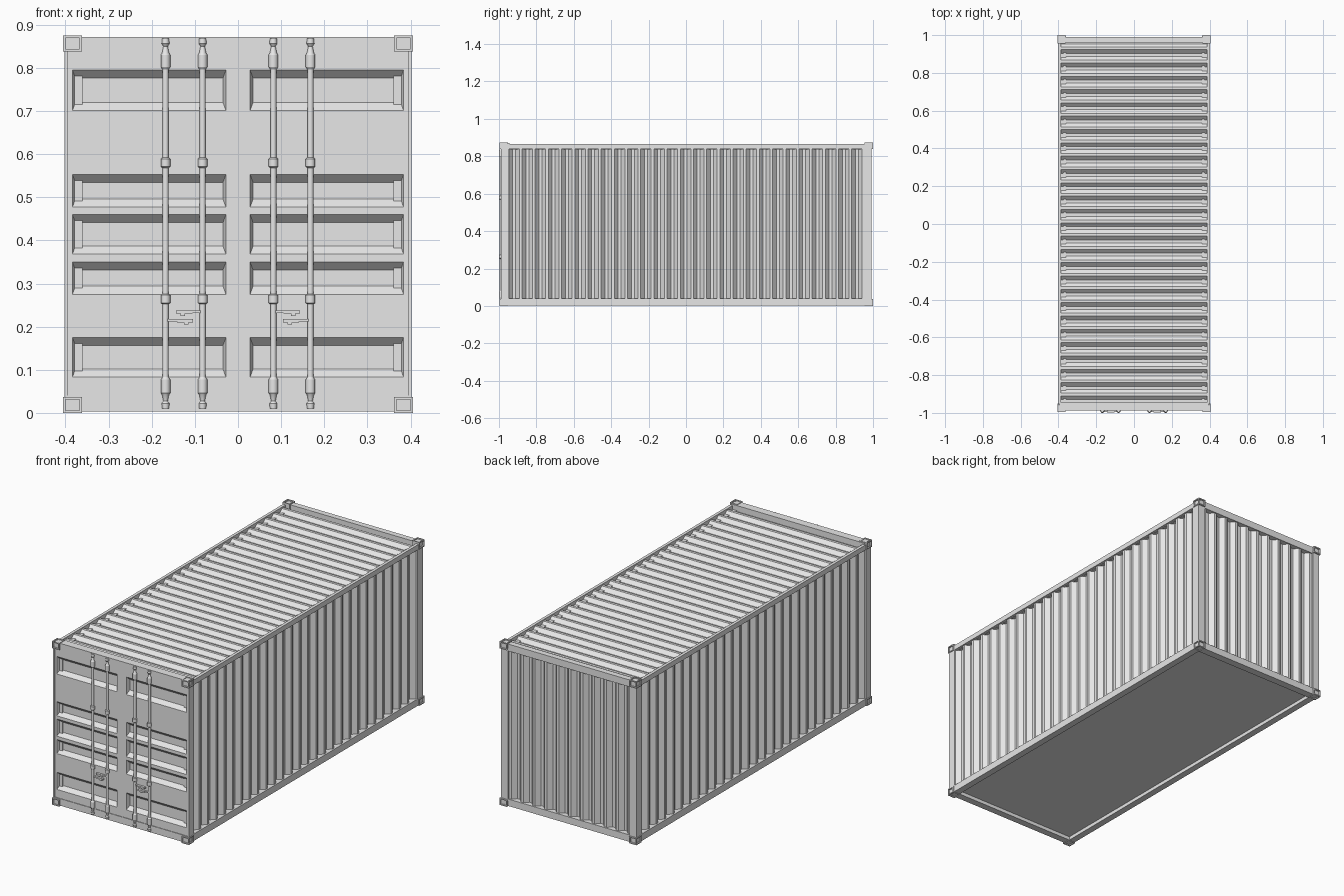
import bpy, bmesh, math
from mathutils import Vector

if "Cube" in bpy.data.objects:
    bpy.data.objects.remove(bpy.data.objects["Cube"])

GREY = (0.8, 0.8, 0.8, 1)
paint = bpy.data.materials.new("grey paint")
paint.use_nodes = True
paint.diffuse_color = GREY
paint.node_tree.nodes["Principled BSDF"].inputs["Base Color"].default_value = GREY


def finish(bm, name, fix_normals=True):
    if fix_normals:
        bmesh.ops.recalc_face_normals(bm, faces=bm.faces)
    mesh = bpy.data.meshes.new(name)
    bm.to_mesh(mesh)
    bm.free()
    mesh.materials.append(paint)
    obj = bpy.data.objects.new(name, mesh)
    bpy.context.collection.objects.link(obj)
    return obj


def add_box(bm, lo, hi):
    lo, hi = Vector(lo), Vector(hi)
    verts = bmesh.ops.create_cube(bm, size=1)["verts"]
    for v in verts:
        v.co = (lo + hi) / 2 + v.co * (hi - lo)


def box(name, lo, hi):
    bm = bmesh.new()
    add_box(bm, lo, hi)
    return finish(bm, name)


PITCH, SLOPE, FLAT = 0.0705, 0.02, 0.016


def corrugated(name, start, count, ends, lands, depth, back, place, span):
    """Grooved solid: place(along, height, across) maps to model space."""
    line = [(ends[0], lands)]
    for i in range(count):
        a = start + i * PITCH
        for offset, h in ((0, lands), (SLOPE, lands - depth),
                          (SLOPE + FLAT, lands - depth), (2 * SLOPE + FLAT, lands)):
            line.append((min(max(a + offset, ends[0]), ends[1]), h))
    line += [(ends[1], lands), (ends[1], back), (ends[0], back)]
    bm = bmesh.new()
    rows = [[bm.verts.new(place(a, h, s)) for a, h in line] for s in span]
    n = len(line)
    for i in range(n):
        j = (i + 1) % n
        bm.faces.new((rows[0][i], rows[0][j], rows[1][j], rows[1][i]))
    bm.faces.new(rows[0])
    bm.faces.new(rows[1])
    bmesh.ops.remove_doubles(bm, verts=bm.verts, dist=1e-5)
    return finish(bm, name)


# Corrugated walls and roof
for side, label in ((1, "left"), (-1, "right")):
    corrugated(label + "_wall", -0.947, 27, (-0.97, 0.97), 0.394, 0.022, 0.36,
               lambda a, h, s, k=side: (k * h, a, s), (0.035, 0.845))
corrugated("back_wall", -0.345, 10, (-0.37, 0.37), 0.984, 0.022, 0.95,
           lambda a, h, s: (a, h, s), (0.035, 0.845))
corrugated("roof", -0.966, 28, (-0.965, 0.985), 0.858, 0.018, 0.836,
           lambda a, h, s: (s, a, h), (-0.387, 0.387))

# Floor and frame
box("floor", (-0.38, -0.96, 0.022), (0.38, 0.96, 0.038))
for side, label in ((1, "left"), (-1, "right")):
    def side_box(name, x0, x1, y0, y1, z0, z1):
        xs = sorted((side * x0, side * x1))
        box(label + name, (xs[0], y0, z0), (xs[1], y1, z1))
    side_box("_bottom_rail", 0.366, 0.402, -0.96, 0.96, 0.003, 0.04)
    side_box("_top_rail", 0.386, 0.402, -0.96, 0.96, 0.838, 0.865)
    side_box("_front_post", 0.395, 0.402, -0.99, -0.947, 0.03, 0.845)
    side_box("_back_post", 0.36, 0.402, 0.945, 0.992, 0.03, 0.845)
box("front_header", (-0.395, -0.988, 0.838), (0.395, -0.945, 0.872))
box("back_header", (-0.395, 0.96, 0.833), (0.395, 0.991, 0.87))
box("front_sill", (-0.395, -0.988, 0.003), (0.395, -0.95, 0.04))
box("back_sill", (-0.395, 0.95, 0.003), (0.395, 0.991, 0.04))

# Corner castings with a pocket in each outward face
for sx in (-1, 1):
    for sy in (-1, 1):
        for sz in (-1, 1):
            out = Vector((sx, sy, sz))
            size = Vector((0.044, 0.045, 0.037))
            tip = Vector((sx * 0.406, 0.9995 if sy > 0 else -0.996, 0.875 if sz > 0 else 0))
            inner = tip - Vector([o * s for o, s in zip(out, size)])
            bm = bmesh.new()
            add_box(bm, [min(p) for p in zip(tip, inner)], [max(p) for p in zip(tip, inner)])
            bmesh.ops.recalc_face_normals(bm, faces=bm.faces)
            for axis in range(3):
                face = max(bm.faces, key=lambda f: f.normal[axis] * out[axis] + f.calc_area())
                bmesh.ops.inset_individual(bm, faces=[face], thickness=0.008)
                bmesh.ops.inset_individual(bm, faces=[face], thickness=0.0005, depth=-0.007)
            finish(bm, "corner_casting", False)

# Door panel with sloped recesses
DOOR_Y, RECESS = -0.985, 0.02
columns = [-0.395, -0.384, -0.028, 0.028, 0.384, 0.395]
bands = [(0.083, 0.175), (0.275, 0.35), (0.368, 0.46), (0.477, 0.553), (0.701, 0.795)]
levels = [0.038] + [z for band in bands for z in band] + [0.84]
bm = bmesh.new()


def rect(x0, x1, z0, z1, y):
    return [bm.verts.new((x, y, z)) for x, z in ((x0, z0), (x1, z0), (x1, z1), (x0, z1))]


for i in range(len(columns) - 1):
    for j in range(len(levels) - 1):
        x0, x1, z0, z1 = columns[i], columns[i + 1], levels[j], levels[j + 1]
        outer = rect(x0, x1, z0, z1, DOOR_Y)
        if i % 2 and j % 2:
            pan = rect(x0 + 0.007, x1 - 0.007, z0 + 0.019, z1 - 0.019, DOOR_Y + RECESS)
            for k in range(4):
                m = (k + 1) % 4
                bm.faces.new((outer[k], outer[m], pan[m], pan[k]))
            outer = pan
        bm.faces.new(outer)
bmesh.ops.remove_doubles(bm, verts=bm.verts, dist=1e-5)
finish(bm, "doors", False)

# Locking rods turned from one profile of (radius, height)
ROD_Y, SIDES = -0.989, 16
profile = [(0.008, 0.01), (0.009, 0.022), (0.005, 0.027), (0.008, 0.042), (0.011, 0.046),
           (0.011, 0.077), (0.007, 0.083)]
for z in (0.264, 0.58):
    profile += [(0.007, z - 0.012), (0.011, z - 0.009), (0.011, z + 0.009), (0.007, z + 0.012)]
profile += [(0.007, 0.796), (0.011, 0.802), (0.011, 0.83), (0.008, 0.835),
            (0.005, 0.85), (0.009, 0.856), (0.008, 0.868)]


def rod(x):
    bm = bmesh.new()
    rings = [[bm.verts.new((x + r * math.cos(math.tau * k / SIDES),
                            ROD_Y + r * math.sin(math.tau * k / SIDES), z))
              for k in range(SIDES)] for r, z in profile]
    for low, high in zip(rings, rings[1:]):
        for k in range(SIDES):
            m = (k + 1) % SIDES
            bm.faces.new((low[k], low[m], high[m], high[k]))
    bm.faces.new(rings[0])
    bm.faces.new(rings[-1])
    obj = finish(bm, "locking_rod")
    bpy.ops.object.select_all(action="DESELECT")
    obj.select_set(True)
    bpy.context.view_layer.objects.active = obj
    bpy.ops.object.shade_smooth_by_angle(angle=math.radians(30))


# Handles reach from each rod, with a grip and a catch below it
def handle(side, root, tip, z):
    bm = bmesh.new()
    step = 1 if tip > root else -1
    neck = tip - step * 0.038
    catch = tip - step * 0.016
    for a, b, low, high, front in ((root, neck, -0.002, 0.004, -0.994),
                                   (neck, tip, -0.004, 0.004, -0.997),
                                   (catch - 0.005, catch + 0.005, -0.009, -0.004, -0.995)):
        xs = sorted((side * a, side * b))
        add_box(bm, (xs[0], front, z + low), (xs[1], DOOR_Y + 0.001, z + high))
    finish(bm, "handle")


for side in (-1, 1):
    rod(side * 0.082)
    rod(side * 0.168)
    handle(side, 0.082, 0.144, 0.234)
    handle(side, 0.168, 0.104, 0.214)
